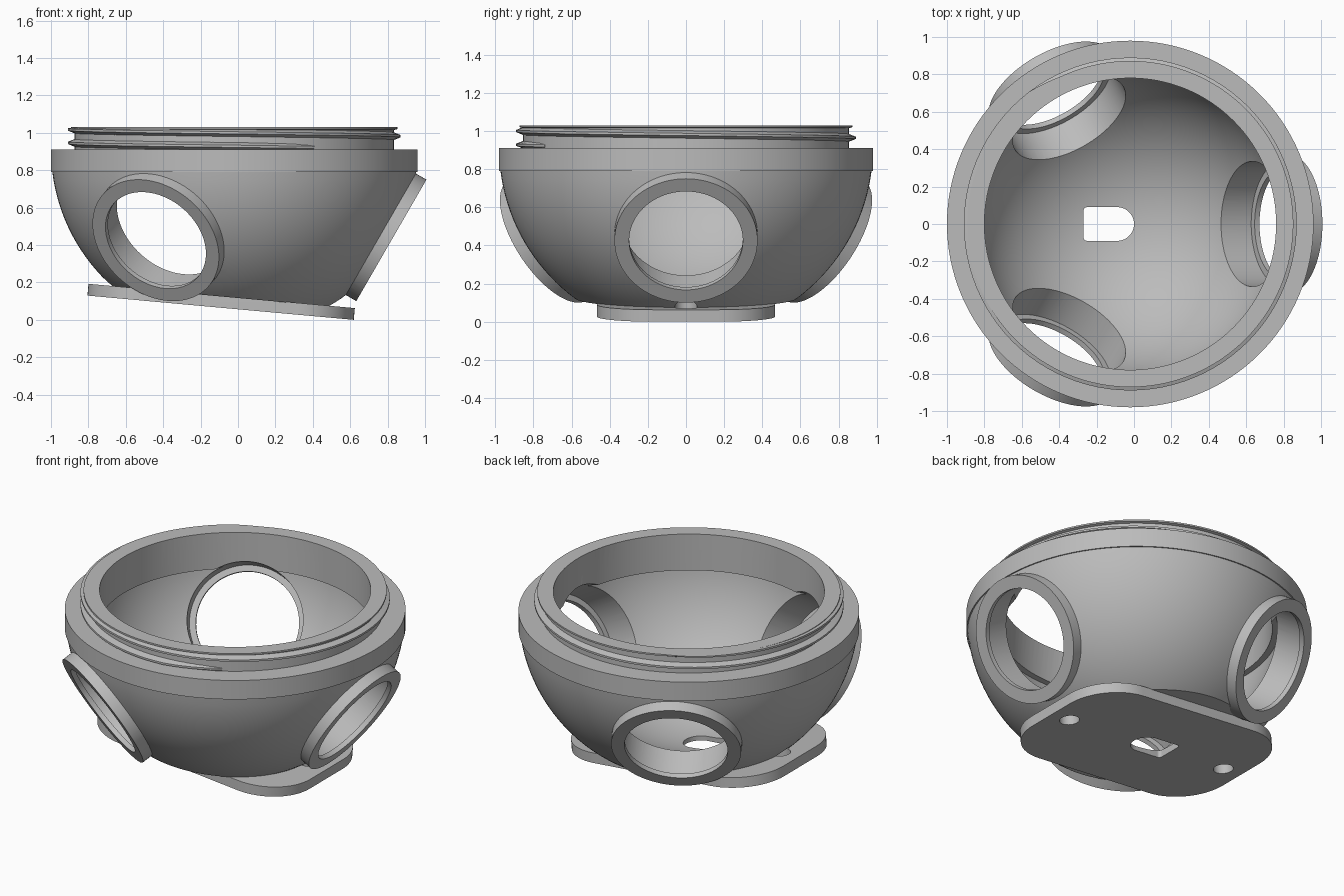
import bpy, bmesh
from math import sin, cos, pi, radians, sqrt, asin
from mathutils import Matrix, Vector

cube = bpy.data.objects.get("Cube")
if cube:
    bpy.data.objects.remove(cube, do_unlink=True)

grey = bpy.data.materials.new("plain_grey")
grey.use_nodes = True
grey.diffuse_color = (0.5, 0.5, 0.5, 1)
grey.node_tree.nodes["Principled BSDF"].inputs["Base Color"].default_value = (0.5, 0.5, 0.5, 1)

CENTRE = Vector((-0.02, 0, 0.91))
OUTER, INNER = 0.98, 0.825


def finish(bm, name, matrix=Matrix()):
    bmesh.ops.recalc_face_normals(bm, faces=bm.faces)
    bm.transform(matrix)
    mesh = bpy.data.meshes.new(name)
    bm.to_mesh(mesh)
    bm.free()
    mesh.materials.append(grey)
    obj = bpy.data.objects.new(name, mesh)
    bpy.context.collection.objects.link(obj)
    return obj


def lathe(name, profile, matrix=Matrix(), steps=128):
    """Spin an (r, z) profile that starts and ends on the axis."""
    bm = bmesh.new()
    vs = [bm.verts.new((r, 0, z)) for r, z in profile]
    es = [bm.edges.new(pair) for pair in zip(vs, vs[1:])]
    bmesh.ops.spin(bm, geom=vs + es, axis=(0, 0, 1), cent=(0, 0, 0),
                   angle=2 * pi, steps=steps, use_duplicate=False)
    bmesh.ops.remove_doubles(bm, verts=bm.verts, dist=1e-5)
    return finish(bm, name, matrix)


def cylinder(name, r, z0, z1, matrix, steps=96):
    return lathe(name, [(0, z0), (r, z0), (r, z1), (0, z1)], matrix, steps)


def rounded_slab(name, x0, x1, half, r_left, r_right, z0, z1, matrix=Matrix()):
    """Extruded rectangle with rounded corners."""
    corners = [(x1 - r_right, half - r_right, r_right), (x0 + r_left, half - r_left, r_left),
               (x0 + r_left, r_left - half, r_left), (x1 - r_right, r_right - half, r_right)]
    bm = bmesh.new()
    ring = []
    for i, (cx, cy, r) in enumerate(corners):
        for k in range(17):
            a = (i + k / 16) * pi / 2
            ring.append(bm.verts.new((cx + r * cos(a), cy + r * sin(a), z0)))
    face = bm.faces.new(ring)
    top = bmesh.ops.extrude_face_region(bm, geom=[face])["geom"]
    bmesh.ops.translate(bm, vec=(0, 0, z1 - z0),
                        verts=[g for g in top if isinstance(g, bmesh.types.BMVert)])
    bmesh.ops.remove_doubles(bm, verts=bm.verts, dist=1e-5)
    return finish(bm, name, matrix)


def combine(body, tool, operation):
    mod = body.modifiers.new("join", "BOOLEAN")
    mod.operation, mod.object, mod.solver = operation, tool, "EXACT"
    bpy.context.view_layer.objects.active = body
    bpy.ops.object.modifier_apply(modifier=mod.name)
    bpy.data.objects.remove(tool, do_unlink=True)


def arc(radius, z_end, n=32):
    """Sphere profile from the bottom pole up to a height below the centre."""
    end = pi / 2 - asin(-z_end / radius)
    return [(radius * sin(end * i / n), -radius * cos(end * i / n)) for i in range(n + 1)]


at_centre = Matrix.Translation(CENTRE)
tilt = Matrix.Translation((-0.093, 0, 0.065)) @ Matrix.Rotation(radians(5.2), 4, "Y")
ports = [at_centre @ Matrix.Rotation(radians(a), 4, "Z") @ Matrix.Rotation(radians(120), 4, "Y")
         for a in (0, 120, 240)]

# Bowl with rim band and neck, flattened underneath
bowl = lathe("bowl", arc(OUTER, -0.12) + [(OUTER, -0.12), (OUTER, 0), (0.855, 0),
                                          (0.855, 0.12), (0, 0.12)], at_centre)
combine(bowl, rounded_slab("under_cut", -2, 2, 2, 0.1, 0.1, -1, 0.06, tilt), "DIFFERENCE")

# Raised collars around the three ports, and the tilted mounting plate
for m in ports:
    combine(bowl, cylinder("port_collar", 0.375, 0.72, 0.97, m), "UNION")
combine(bowl, rounded_slab("mounting_plate", -0.715, 0.715, 0.467, 0.3, 0.3, 0, 0.063, tilt), "UNION")

# Hollow inside with an overhanging neck
cavity = lathe("cavity", arc(INNER, -0.11) + [(0.78, -0.11), (0.78, 0.3), (0, 0.3)], at_centre)
combine(bowl, cavity, "DIFFERENCE")

# Stepped port bores, screw holes and cable slot
for m in ports:
    bore = lathe("port_bore", [(0, 0.55), (0.335, 0.55), (0.335, 0.94), (0.298, 0.94),
                               (0.298, 1.1), (0, 1.1)], m, 96)
    combine(bowl, bore, "DIFFERENCE")
for x in (-0.58, 0.58):
    hole = cylinder("screw_hole", 0.058, -0.1, 0.1, tilt @ Matrix.Translation((x, 0, 0)), 32)
    combine(bowl, hole, "DIFFERENCE")
combine(bowl, rounded_slab("cable_slot", -0.27, 0, 0.09, 0.02, 0.0899, -0.2, 0.4), "DIFFERENCE")

# Helical thread ridge around the neck
bm = bmesh.new()
turns, per_turn, pitch = 1.55, 96, 0.072
count = int(turns * per_turn)
previous = None
for i in range(count + 1):
    t = i / per_turn
    a = radians(-60) - 2 * pi * t
    z = 0.922 + pitch * t
    crest = 0.856 + 0.034 * min(1, i / 6, (count - i) / 6)
    section = [(0.845, z - 0.024), (crest, z - 0.006), (crest, z + 0.006), (0.845, z + 0.024)]
    loop = [bm.verts.new((CENTRE.x + r * cos(a), r * sin(a), min(max(h, 0.905), 1.03)))
            for r, h in section]
    if previous:
        for k in range(4):
            n = (k + 1) % 4
            bm.faces.new((previous[k], previous[n], loop[n], loop[k]))
    else:
        bm.faces.new(loop)
    previous = loop
bm.faces.new(previous)
thread = finish(bm, "neck_thread")

# Thin lip at the top of the neck
lip = bmesh.new()
rings = []
for r, z in [(0.845, 1.012), (0.872, 1.02), (0.872, 1.03), (0.845, 1.03)]:
    rings.append([lip.verts.new((CENTRE.x + r * cos(2 * pi * i / 128), r * sin(2 * pi * i / 128), z))
                  for i in range(128)])
for k in range(4):
    p, q = rings[k], rings[(k + 1) % 4]
    for i in range(128):
        j = (i + 1) % 128
        lip.faces.new((p[i], p[j], q[j], q[i]))
neck_lip = finish(lip, "neck_lip")

# Smooth shading with crisp edges
bpy.ops.object.select_all(action="DESELECT")
for obj in (bowl, thread, neck_lip):
    obj.select_set(True)
bpy.context.view_layer.objects.active = bowl
bpy.ops.object.shade_smooth_by_angle(angle=radians(25))
